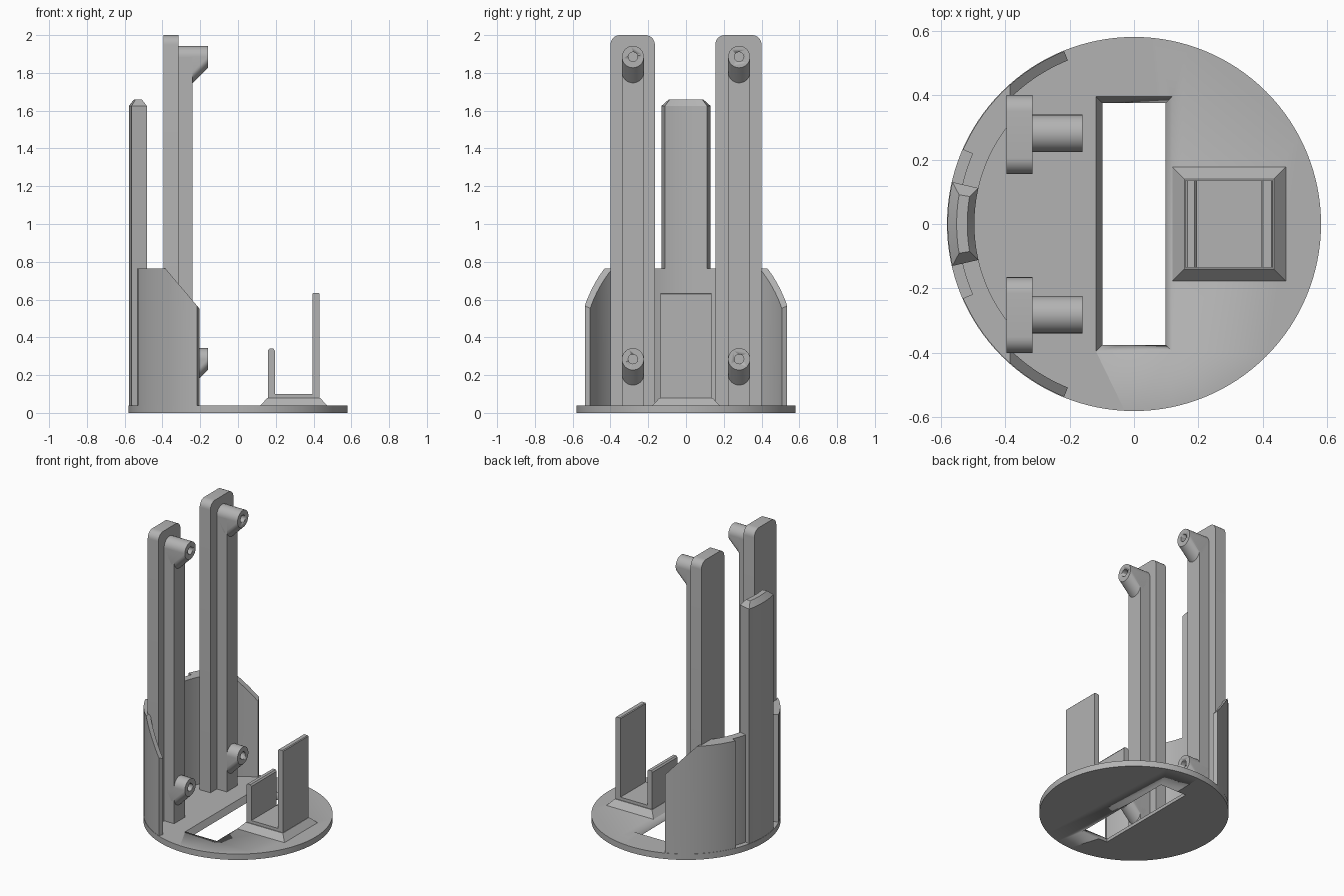
import bpy, bmesh, math
from mathutils import Vector

cube = bpy.data.objects.get("Cube")
if cube:
    bpy.data.objects.remove(cube, do_unlink=True)

grey = bpy.data.materials.new("plain_grey")
grey.use_nodes = True
COLOUR = (0.45, 0.45, 0.45, 1)
grey.diffuse_color = COLOUR
grey.node_tree.nodes["Principled BSDF"].inputs["Base Color"].default_value = COLOUR

BASE_TOP = 0.04
RIM = 0.578


def finish(name, bm):
    """Turn a bmesh into a shaded, coloured object."""
    bmesh.ops.recalc_face_normals(bm, faces=bm.faces)
    mesh = bpy.data.meshes.new(name)
    bm.to_mesh(mesh)
    bm.free()
    obj = bpy.data.objects.new(name, mesh)
    bpy.context.collection.objects.link(obj)
    mesh.materials.append(grey)
    bpy.ops.object.select_all(action='DESELECT')
    obj.select_set(True)
    bpy.context.view_layer.objects.active = obj
    bpy.ops.object.shade_smooth_by_angle(angle=math.radians(25))
    return obj


def prism(points, offset):
    """Extrude a closed planar outline by an offset."""
    bm = bmesh.new()
    face = bm.faces.new([bm.verts.new(p) for p in points])
    new = bmesh.ops.extrude_face_region(bm, geom=[face], use_keep_orig=True)["geom"]
    verts = [v for v in new if isinstance(v, bmesh.types.BMVert)]
    bmesh.ops.translate(bm, verts=verts, vec=offset)
    return bm


def hull(points):
    bm = bmesh.new()
    verts = [bm.verts.new(p) for p in points]
    bmesh.ops.convex_hull(bm, input=verts)
    bmesh.ops.dissolve_limit(bm, angle_limit=0.002, verts=bm.verts, edges=bm.edges)
    return bm


def rect(cx, hx, hy, z):
    return [(cx + sx * hx, sy * hy, z) for sx in (-1, 1) for sy in (-1, 1)]


def ring(x, y, z, r, n=32):
    """Circle of points around an axis along x."""
    return [(x, y + r * math.cos(math.tau * i / n), z + r * math.sin(math.tau * i / n))
            for i in range(n)]


def arc(r, start, end, z, n):
    """Points about the centre; angles in degrees from the -x direction."""
    angles = [math.radians(start + (end - start) * i / n) for i in range(n + 1)]
    return [(-r * math.cos(a), r * math.sin(a), z) for a in angles]


def cut(obj, cutter):
    mod = obj.modifiers.new("cut", 'BOOLEAN')
    mod.operation = 'DIFFERENCE'
    mod.solver = 'EXACT'
    mod.object = cutter
    bpy.ops.object.select_all(action='DESELECT')
    bpy.context.view_layer.objects.active = obj
    obj.select_set(True)
    bpy.ops.object.modifier_apply(modifier=mod.name)
    bpy.data.objects.remove(cutter, do_unlink=True)


# Round base plate with a tapered slot
base = finish("base_plate", prism(arc(0.58, 0, 360, 0, 128)[:-1], (0, 0, BASE_TOP)))
slot = finish("slot_cutter", hull(rect(0, 0.088, 0.365, -0.02) + rect(0, 0.128, 0.405, 0.06)))
cut(base, slot)

# Curved rear wall: thick middle, thin wings, grooves beside the tab
wing = 68
outline = (arc(RIM, -wing, -23.5, BASE_TOP, 24) + arc(0.546, -23.5, 23.5, BASE_TOP, 24)
           + arc(RIM, 23.5, wing, BASE_TOP, 24) + arc(0.547, wing, 44, BASE_TOP, 12)
           + arc(0.495, 37, -37, BASE_TOP, 36) + arc(0.547, -44, -wing, BASE_TOP, 12))
bm = prism(outline, (0, 0, 0.725))
cut_geom = bmesh.ops.bisect_plane(
    bm, geom=bm.verts[:] + bm.edges[:] + bm.faces[:], dist=1e-5,
    plane_co=(-0.385, 0, 0.765), plane_no=Vector((0.2, 0, 0.17)).normalized(),
    clear_outer=True)["geom_cut"]
bmesh.ops.holes_fill(bm, edges=[e for e in cut_geom if isinstance(e, bmesh.types.BMEdge)])
finish("rear_wall", bm)

# Tall curved tab with a chamfered top
n = 12
levels = [(RIM, 0.495, 13, BASE_TOP), (RIM, 0.495, 13, 1.625), (0.55, 0.517, 9.5, 1.66)]
bm = bmesh.new()
loops = [[bm.verts.new(p) for p in arc(ro, -a, a, z, n) + arc(ri, a, -a, z, n)]
         for ro, ri, a, z in levels]
for low, high in zip(loops, loops[1:]):
    for i in range(len(low)):
        j = (i + 1) % len(low)
        bm.faces.new((low[i], low[j], high[j], high[i]))
bm.faces.new(loops[0])
bm.faces.new(loops[-1])
finish("rear_tab", bm)


def post(side, y0, y1):
    """Upright with rounded top corners, a rib and two screw bosses."""
    r, x_back, x_front, x_rib, x_tip = 0.05, -0.395, -0.315, -0.24, -0.16
    top = []
    for cy, start in ((y1 - r, 0), (y0 + r, 90)):
        for i in range(9):
            a = math.radians(start + 90 * i / 8)
            top.append((x_back, cy + r * math.cos(a), 2 - r + r * math.sin(a)))
    outline = [(x_back, y0, BASE_TOP), (x_back, y1, BASE_TOP)] + top
    finish(side + "_post", prism(outline, (x_front - x_back, 0, 0)))

    y = 0.281 if y1 > 0 else -0.281
    w, high, low = 0.058, 1.885, 0.285
    rib = [(x_front, y - w, BASE_TOP), (x_front, y + w, BASE_TOP),
           (x_front, y + w, high), (x_front, y - w, high)]
    finish(side + "_rib", prism(rib, (x_rib - x_front, 0, 0)))
    for label, z in (("upper", high), ("lower", low)):
        # The boss is braced by a slanted underside running into the rib
        pts = ring(x_front, y, z, w) + ring(x_tip, y, z, w) + ring(x_rib - 0.02, y, z - 0.1, w)
        boss = finish(f"{side}_{label}_boss", hull(pts))
        hole = finish("hole_cutter", prism(ring(x_tip - 0.07, y, z, 0.025, 24), (0.1, 0, 0)))
        cut(boss, hole)


post("left", 0.155, 0.40)
post("right", -0.40, -0.165)

# Flared pedestal with a holder of one short and one tall wall
finish("pedestal", hull(rect(0.295, 0.176, 0.177, BASE_TOP) + rect(0.295, 0.139, 0.14, 0.08)))
profile = [(0.158, 0.08), (0.431, 0.08), (0.431, 0.63), (0.426, 0.635), (0.4, 0.635),
           (0.395, 0.63), (0.395, 0.1), (0.195, 0.1), (0.195, 0.33), (0.187, 0.34),
           (0.166, 0.34), (0.158, 0.33)]
finish("holder", prism([(x, -0.135, z) for x, z in profile], (0, 0.27, 0)))
